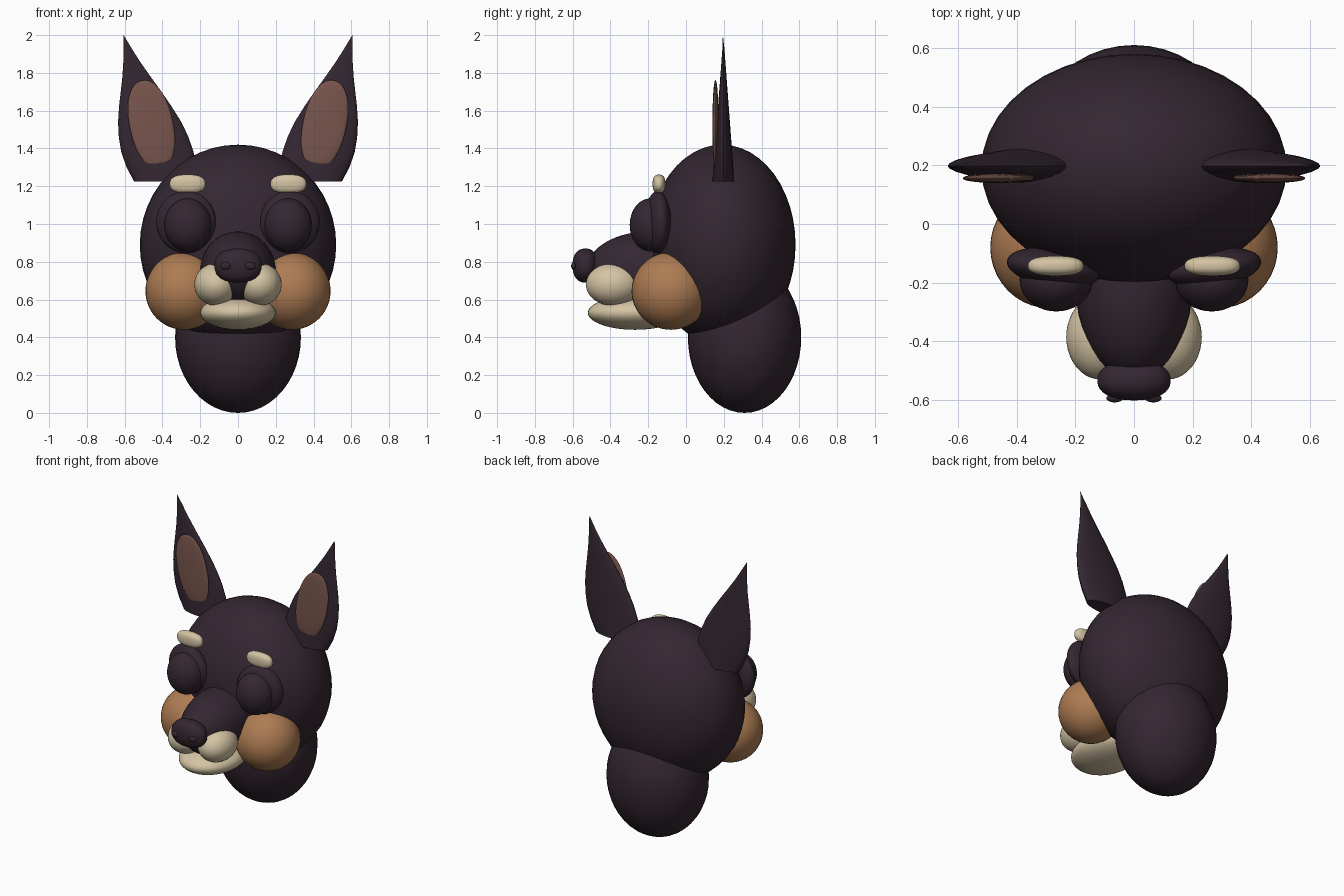
import bpy, bmesh, math
from mathutils import Matrix, Vector, Euler

if "Cube" in bpy.data.objects:
    bpy.data.objects.remove(bpy.data.objects["Cube"])


def material(name, rgb):
    m = bpy.data.materials.new(name)
    m.diffuse_color = (*rgb, 1)
    m.use_nodes = True
    m.node_tree.nodes["Principled BSDF"].inputs["Base Color"].default_value = m.diffuse_color
    return m


DARK = material("dark_fur", (0.034, 0.020, 0.031))
TAN = material("tan_fur", (0.42, 0.20, 0.085))
CREAM = material("cream_fur", (0.66, 0.55, 0.37))
INNER = material("inner_ear_skin", (0.19, 0.092, 0.073))


def finish(bm, name, mat):
    bmesh.ops.recalc_face_normals(bm, faces=bm.faces[:])
    me = bpy.data.meshes.new(name)
    bm.to_mesh(me)
    bm.free()
    me.materials.append(mat)
    ob = bpy.data.objects.new(name, me)
    bpy.context.collection.objects.link(ob)
    bpy.ops.object.select_all(action='DESELECT')
    ob.select_set(True)
    bpy.context.view_layer.objects.active = ob
    bpy.ops.object.shade_smooth_by_angle(angle=math.radians(40))
    return ob


def blob(name, loc, radii, mat, rot=(0, 0, 0), p=2.0):
    """Ellipsoid; p above 2 makes it boxier. Rotation in degrees."""
    bm = bmesh.new()
    bmesh.ops.create_uvsphere(bm, u_segments=40, v_segments=24, radius=1)
    for v in bm.verts:
        v.co /= sum(abs(c) ** p for c in v.co) ** (1 / p)
    e = Euler([math.radians(a) for a in rot])
    bm.transform(Matrix.LocRotScale(Vector(loc), e, Vector(radii)))
    return finish(bm, name, mat)


def pair(name, loc, radii, mat, rot=(0, 0, 0), p=2.0):
    for side, s in (("right", 1), ("left", -1)):
        blob(f"{name}_{side}", (s * loc[0], loc[1], loc[2]), radii, mat,
             (rot[0], s * rot[1], s * rot[2]), p)


def ear(name, s):
    # Lens-shaped sections: height, inner edge x, outer edge x
    sections = [(1.225, 0.21, 0.550), (1.30, 0.217, 0.590), (1.38, 0.235, 0.618),
                (1.46, 0.262, 0.631), (1.54, 0.300, 0.635), (1.62, 0.350, 0.630),
                (1.70, 0.405, 0.621), (1.78, 0.463, 0.612), (1.86, 0.519, 0.607),
                (1.93, 0.563, 0.605)]
    n = 24
    bm = bmesh.new()
    rings = []
    for z, x0, x1 in sections:
        thick = 0.058 * (2.0 - z) / 0.775
        ring = []
        for i in range(n):
            a = 2 * math.pi * i / n
            x = (x0 + x1) / 2 + (x1 - x0) / 2 * math.cos(a)
            ring.append(bm.verts.new((s * x, 0.198 + thick * math.sin(a), z)))
        rings.append(ring)
    for a, b in zip(rings, rings[1:]):
        for i in range(n):
            bm.faces.new((a[i], a[(i + 1) % n], b[(i + 1) % n], b[i]))
    tip = bm.verts.new((s * 0.605, 0.195, 2.0))
    for i in range(n):
        bm.faces.new((rings[-1][i], rings[-1][(i + 1) % n], tip))
    bm.faces.new(rings[0])
    finish(bm, name, DARK)


# Head and neck
blob("head", (0, 0.19, 0.89), (0.52, 0.39, 0.53), DARK)
blob("neck", (0, 0.31, 0.40), (0.333, 0.30, 0.40), DARK)

# Muzzle, jaw and nose
blob("muzzle", (0, -0.20, 0.75), (0.20, 0.33, 0.21), DARK)
pair("lip_pad", (0.114, -0.385, 0.68), (0.117, 0.145, 0.113), CREAM)
blob("lower_jaw", (0, -0.27, 0.53), (0.20, 0.25, 0.09), CREAM)
blob("nose", (0, -0.533, 0.78), (0.125, 0.068, 0.09), DARK, p=2.3)
pair("nostril", (0.066, -0.594, 0.778), (0.028, 0.014, 0.02), DARK)

# Cheeks
pair("cheek", (0.285, -0.08, 0.645), (0.205, 0.208, 0.205), TAN)

# Eyes and brows
pair("eye_socket", (0.275, -0.15, 1.01), (0.16, 0.066, 0.165), DARK, rot=(0, 0, 9))
pair("eye", (0.265, -0.19, 0.995), (0.125, 0.108, 0.14), DARK)
pair("brow", (0.267, -0.143, 1.212), (0.095, 0.034, 0.05), CREAM, p=2.5)

# Ears
ear("ear_right", 1)
ear("ear_left", -1)
pair("inner_ear", (0.459, 0.156, 1.527), (0.115, 0.016, 0.238), INNER, rot=(0, 12, 0), p=2.15)
